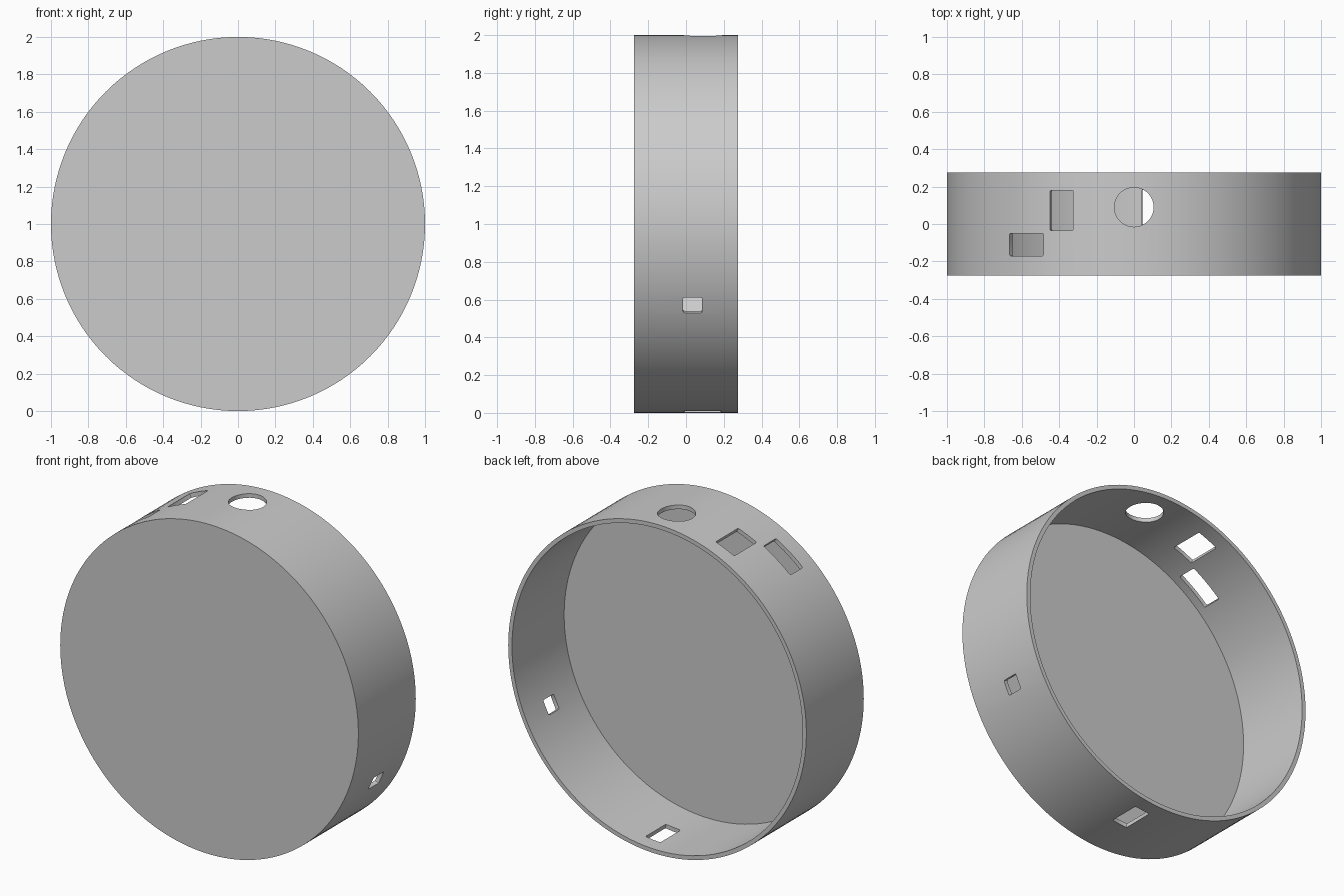
import bpy
import math

if "Cube" in bpy.data.objects:
    bpy.data.objects.remove(bpy.data.objects["Cube"])

RADIUS, WALL = 1.0, 0.025
FRONT, BACK, FLOOR = -0.275, 0.275, 0.05

grey = bpy.data.materials.new("plain grey")
grey.diffuse_color = (0.6, 0.6, 0.6, 1)
grey.use_nodes = True
grey.node_tree.nodes["Principled BSDF"].inputs["Base Color"].default_value = grey.diffuse_color


def disc(name, radius, y0, y1):
    """Cylinder lying along y, centred on the housing axis."""
    bpy.ops.mesh.primitive_cylinder_add(
        vertices=128, radius=radius, depth=y1 - y0,
        location=(0, (y0 + y1) / 2, 1), rotation=(math.pi / 2, 0, 0))
    ob = bpy.context.object
    ob.name = name
    ob.data.materials.append(grey)
    return ob


def slot(name, clock, width, y0, y1):
    """Rounded box pointing outward; clock is degrees from the top towards +x."""
    a = math.radians(clock)
    bpy.ops.mesh.primitive_cube_add(
        size=1, location=(math.sin(a), (y0 + y1) / 2, 1 + math.cos(a)),
        rotation=(0, a, 0))
    ob = bpy.context.object
    ob.name = name
    ob.scale = (width, y1 - y0, 0.2)
    bpy.ops.object.transform_apply(location=False, rotation=False, scale=True)
    bevel = ob.modifiers.new("round corners", 'BEVEL')
    bevel.width, bevel.segments = 0.007, 2
    ob.data.materials.append(grey)
    return ob


# Round housing, closed at the front
housing = disc("housing", RADIUS, FRONT, BACK)

# Hollow that opens at the back
cutters = [disc("hollow_cutter", RADIUS - WALL, FRONT + FLOOR, BACK + 0.2)]

# Round hole in the top of the rim
bpy.ops.mesh.primitive_cylinder_add(vertices=64, radius=0.105, depth=0.3,
                                    location=(0, 0.09, 2))
hole = bpy.context.object
hole.name = "round_hole_cutter"
hole.data.materials.append(grey)
cutters.append(hole)

# Rectangular openings around the rim
cutters += [
    slot("upper_slot_cutter", -22.85, 0.135, -0.035, 0.18),
    slot("long_slot_cutter", -35.35, 0.221, -0.17, -0.05),
    slot("side_slot_cutter", 115.5, 0.089, -0.015, 0.085),
    slot("bottom_slot_cutter", 174.55, 0.10, -0.01, 0.185),
]

# Cut everything out of the housing
bpy.ops.object.select_all(action='DESELECT')
bpy.context.view_layer.objects.active = housing
housing.select_set(True)
for cutter in cutters:
    cutter.hide_render = True
    cut = housing.modifiers.new(cutter.name, 'BOOLEAN')
    cut.operation, cut.solver, cut.object = 'DIFFERENCE', 'EXACT', cutter
    bpy.ops.object.modifier_apply(modifier=cut.name)
for cutter in cutters:
    bpy.data.objects.remove(cutter)

bpy.ops.object.shade_smooth_by_angle(angle=math.radians(30))
